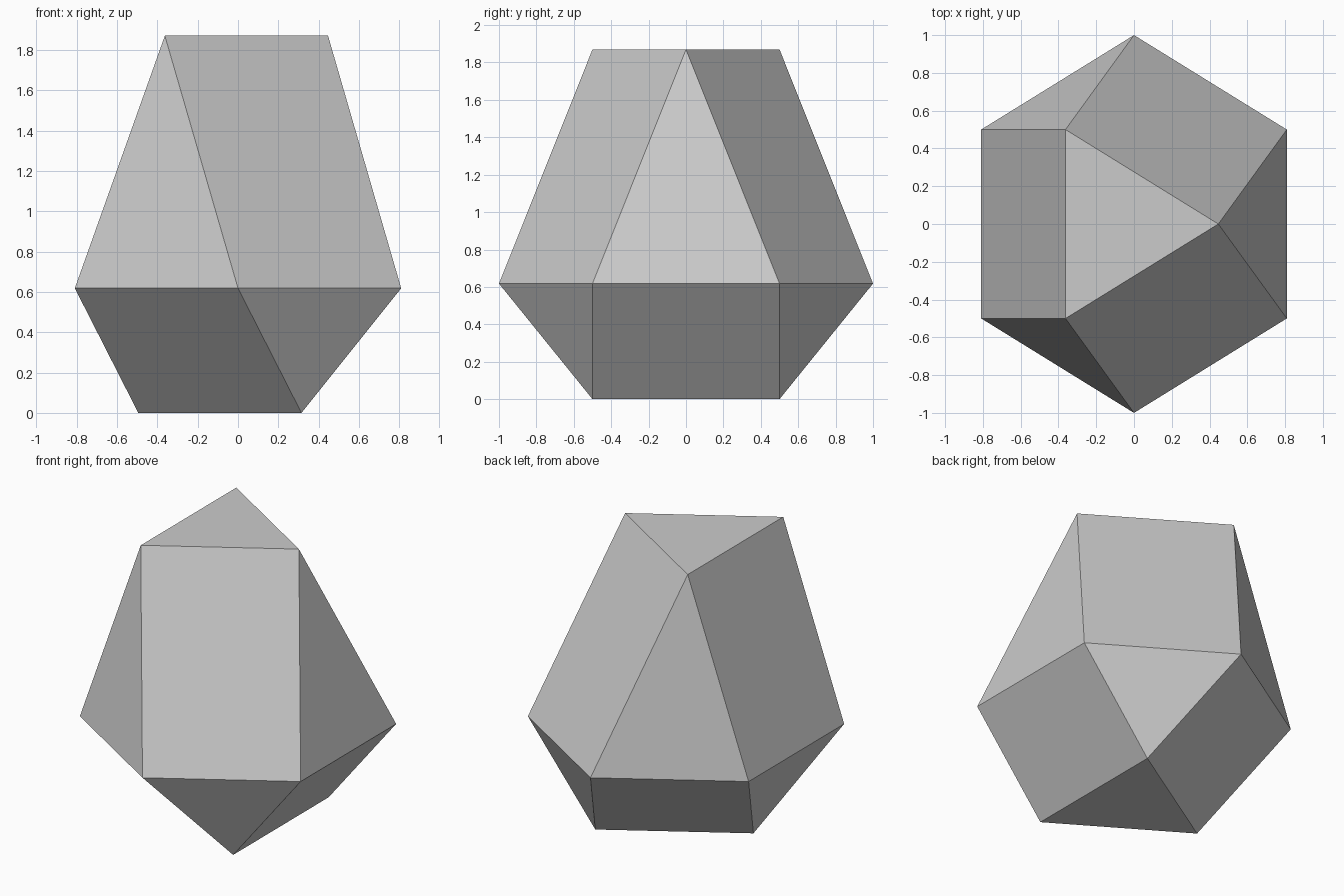
import bpy, bmesh
from math import cos, sin, pi, sqrt, radians

if "Cube" in bpy.data.objects:
    bpy.data.objects.remove(bpy.data.objects["Cube"])

X_SQUASH = 0.809 / (sqrt(3) / 2)   # rings are regular polygons squashed along x


def ring(bm, sides, radius, start, cx, z):
    """Add one horizontal ring of corner points."""
    for i in range(sides):
        a = start + 2 * pi * i / sides
        bm.verts.new((cx + X_SQUASH * radius * cos(a), radius * sin(a), z))


bm = bmesh.new()
tri = 1 / sqrt(3)                       # triangle with unit sides
ring(bm, 3, tri, pi, 0.045, 0.0)        # bottom triangle, points to -x
ring(bm, 6, 1.0, pi / 6, 0.0, 0.618)    # widest hexagon
ring(bm, 3, tri, 0.0, -0.093, 1.87)     # top triangle, points to +x

# Skin the rings, then merge coplanar triangles into quads
bmesh.ops.convex_hull(bm, input=bm.verts)
bmesh.ops.dissolve_limit(bm, angle_limit=radians(2), verts=bm.verts, edges=bm.edges)
bmesh.ops.recalc_face_normals(bm, faces=bm.faces)

mesh = bpy.data.meshes.new("faceted_block")
bm.to_mesh(mesh)
bm.free()
block = bpy.data.objects.new("faceted_block", mesh)
bpy.context.collection.objects.link(block)
